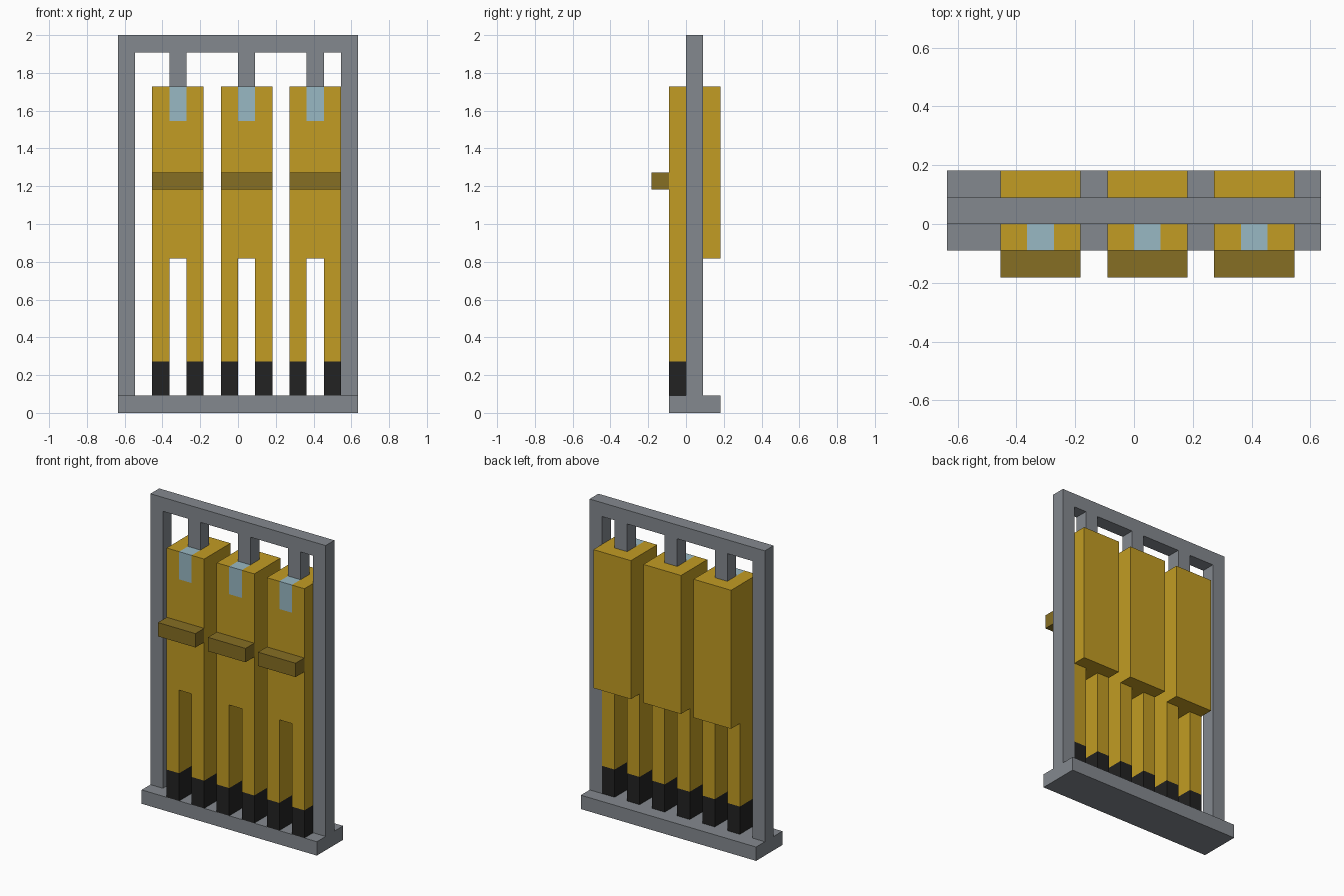
import bpy, bmesh
from mathutils import Vector

if "Cube" in bpy.data.objects:
    bpy.data.objects.remove(bpy.data.objects["Cube"])

U = 1 / 11  # module: the whole rack is 22 modules tall


def material(name, rgb):
    lin = [((c / 255 + 0.055) / 1.055) ** 2.4 if c > 10 else c / 3294 for c in rgb]
    m = bpy.data.materials.new(name)
    m.diffuse_color = (*lin, 1)
    m.use_nodes = True
    m.node_tree.nodes["Principled BSDF"].inputs["Base Color"].default_value = m.diffuse_color
    return m


GREY = material("steel grey", (132, 137, 143))
GOLD = material("suit yellow", (194, 156, 35))
BELT = material("belt brown", (134, 110, 35))
BLACK = material("boot black", (34, 34, 34))
BLUE = material("visor blue", (153, 184, 195))


def extrude_profile(points, y0, y1):
    """Front (x, z) outline extruded along y, in modules."""
    bm = bmesh.new()
    face = bm.faces.new([bm.verts.new((x, y0, z)) for x, z in points])
    ext = bmesh.ops.extrude_face_region(bm, geom=[face])
    verts = [g for g in ext["geom"] if isinstance(g, bmesh.types.BMVert)]
    bmesh.ops.translate(bm, verts=verts, vec=(0, y1 - y0, 0))
    bmesh.ops.recalc_face_normals(bm, faces=bm.faces)
    return bm


def finish(bm, name, mats, x=0):
    bmesh.ops.recalc_face_normals(bm, faces=bm.faces)
    bmesh.ops.scale(bm, verts=bm.verts, vec=(U, U, U))
    me = bpy.data.meshes.new(name)
    bm.to_mesh(me)
    bm.free()
    for m in mats:
        me.materials.append(m)
    ob = bpy.data.objects.new(name, me)
    ob.location.x = x * U
    bpy.context.collection.objects.link(ob)
    return ob


def rect(x0, x1, z0, z1):
    return [(x0, z0), (x1, z0), (x1, z1), (x0, z1)]


def cut(bm, co, no):
    bmesh.ops.bisect_plane(bm, geom=bm.verts[:] + bm.edges[:] + bm.faces[:],
                           dist=1e-5, plane_co=co, plane_no=no)


SUITS = (-3.5, 0.5, 4.5)

# Base plate
finish(extrude_profile(rect(-7, 7, 0, 1), -1, 2), "base", [GREY])

# Frame: posts, top beam and the three hanger pegs as one outline
outline = [(-7, 1), (-6, 1), (-6, 21)]
for c in SUITS:
    outline += [(c - .5, 21), (c - .5, 19), (c + .5, 19), (c + .5, 21)]
outline += [(6, 21), (6, 1), (7, 1), (7, 22), (-7, 22)]
finish(extrude_profile(outline, 0, 1), "frame", [GREY])


def make_suit(x, n):
    # Torso with two legs
    bm = extrude_profile([(-1.5, 1), (-.5, 1), (-.5, 9), (.5, 9), (.5, 1),
                          (1.5, 1), (1.5, 19), (-1.5, 19)], -1, 1)
    # Deeper back above the legs
    cut(bm, (0, 0, 9), (0, 0, 1))
    back = [f for f in bm.faces
            if f.normal.y > .9 and f.calc_center_median().z > 9]
    ext = bmesh.ops.extrude_face_region(bm, geom=back)
    bmesh.ops.translate(bm, vec=(0, 1, 0), verts=[
        g for g in ext["geom"] if isinstance(g, bmesh.types.BMVert)])
    bmesh.ops.delete(bm, geom=[f for f in back if f.is_valid], context="FACES_ONLY")
    # Cuts for boots and visor
    cut(bm, (0, 0, 3), (0, 0, 1))
    cut(bm, (0, 0, 17), (0, 0, 1))
    cut(bm, (0, 0, 0), (0, 1, 0))
    for sx in (-.5, .5):
        cut(bm, (sx, 0, 0), (1, 0, 0))
    for f in bm.faces:
        c = f.calc_center_median()
        if c.z < 3:
            f.material_index = 1
        elif c.z > 17 and abs(c.x) < .5 and c.y < 0:
            f.material_index = 2
    bmesh.ops.dissolve_limit(bm, angle_limit=.01, verts=bm.verts, edges=bm.edges,
                             delimit={"MATERIAL"})
    finish(bm, f"suit_{n}", [GOLD, BLACK, BLUE], x)
    # Belt bar across the front
    finish(extrude_profile(rect(-1.5, 1.5, 13, 14), -2, -1), f"belt_{n}", [BELT], x)


for i, sx in enumerate(SUITS, 1):
    make_suit(sx, i)
